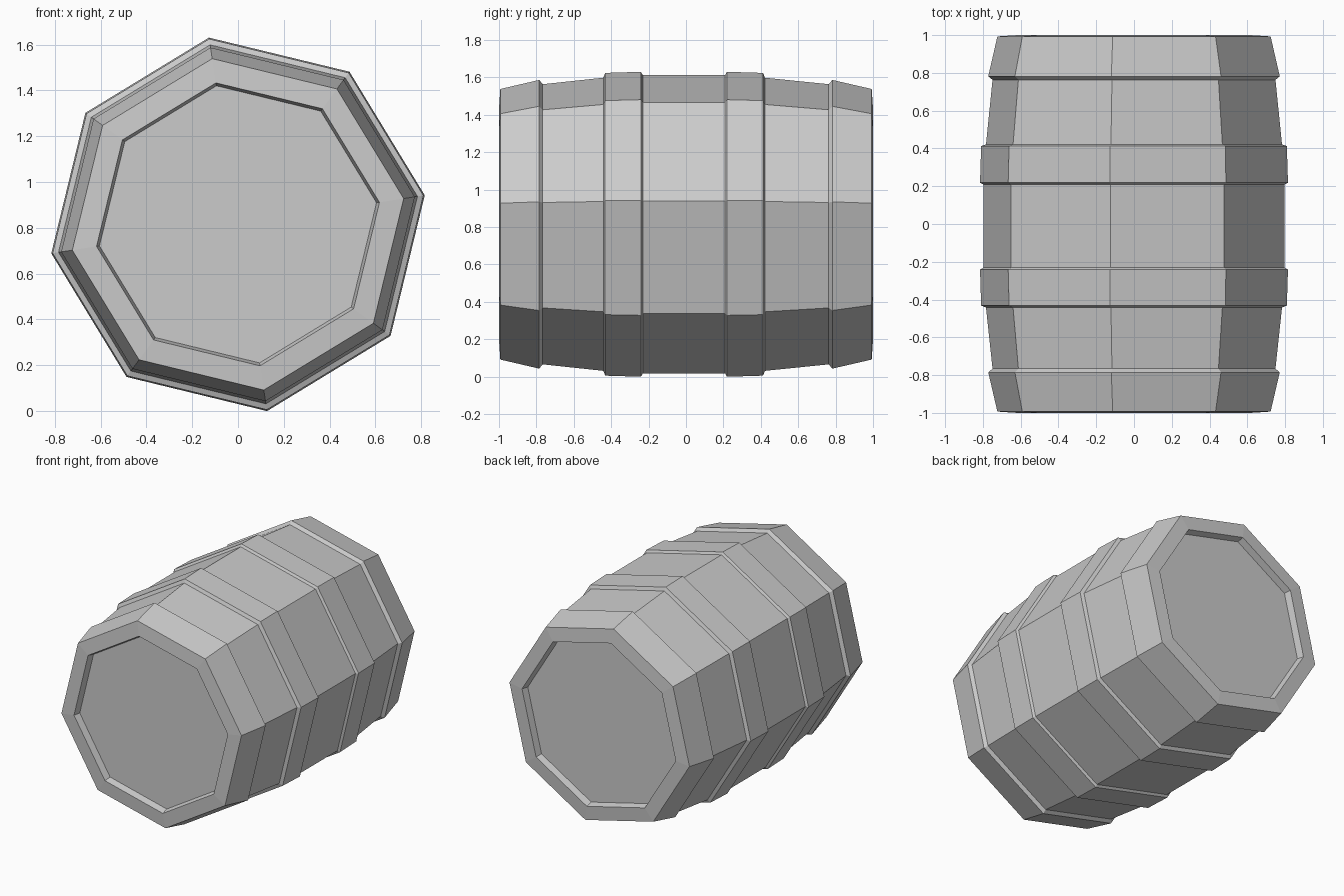
import bpy, bmesh
from math import cos, sin, radians

if "Cube" in bpy.data.objects:
    bpy.data.objects.remove(bpy.data.objects["Cube"])

SIDES = 8
PHASE = 8.85     # roll of the octagon about the barrel axis, degrees
AXIS_Z = 0.815   # height of the barrel axis


def lathe(name, profile, cap=None):
    """Sweep (y, radius) points round the y axis; cap = index of a ring to fill."""
    bm = bmesh.new()
    rings = []
    for y, r in profile:
        ring = []
        for k in range(SIDES):
            a = radians(PHASE + k * 360 / SIDES)
            ring.append(bm.verts.new((r * cos(a), y, AXIS_Z + r * sin(a))))
        rings.append(ring)
    # Profiles run front to back, so this winding faces outwards
    for a, b in zip(rings, rings[1:]):
        for k in range(SIDES):
            n = (k + 1) % SIDES
            bm.faces.new((a[k], b[k], b[n], a[n]))
    if cap is not None:
        ring = rings[cap]
        bm.faces.new(ring if cap == 0 else ring[::-1])
    mesh = bpy.data.meshes.new(name)
    bm.to_mesh(mesh)
    bm.free()
    obj = bpy.data.objects.new(name, mesh)
    bpy.context.collection.objects.link(obj)
    return obj


# Front: recessed head with rim, end hoop, staves, raised belly hoop
lathe("front_head", [(-0.952, 0.612), (-1.0, 0.625), (-0.993, 0.732)], cap=0)
lathe("front_end_hoop", [(-0.993, 0.732), (-0.785, 0.781), (-0.766, 0.758)])
lathe("front_staves", [(-0.766, 0.758), (-0.442, 0.793)])
lathe("front_belly_hoop", [(-0.442, 0.793), (-0.432, 0.819), (-0.241, 0.825), (-0.231, 0.807)])

# Middle staves
lathe("middle_staves", [(-0.231, 0.807), (0.209, 0.807)])

# Back: same parts in reverse order
lathe("back_belly_hoop", [(0.209, 0.807), (0.219, 0.825), (0.412, 0.819), (0.422, 0.793)])
lathe("back_staves", [(0.422, 0.793), (0.763, 0.758)])
lathe("back_end_hoop", [(0.763, 0.758), (0.782, 0.781), (0.993, 0.732)])
lathe("back_head", [(0.993, 0.732), (1.0, 0.625), (0.952, 0.612)], cap=2)
